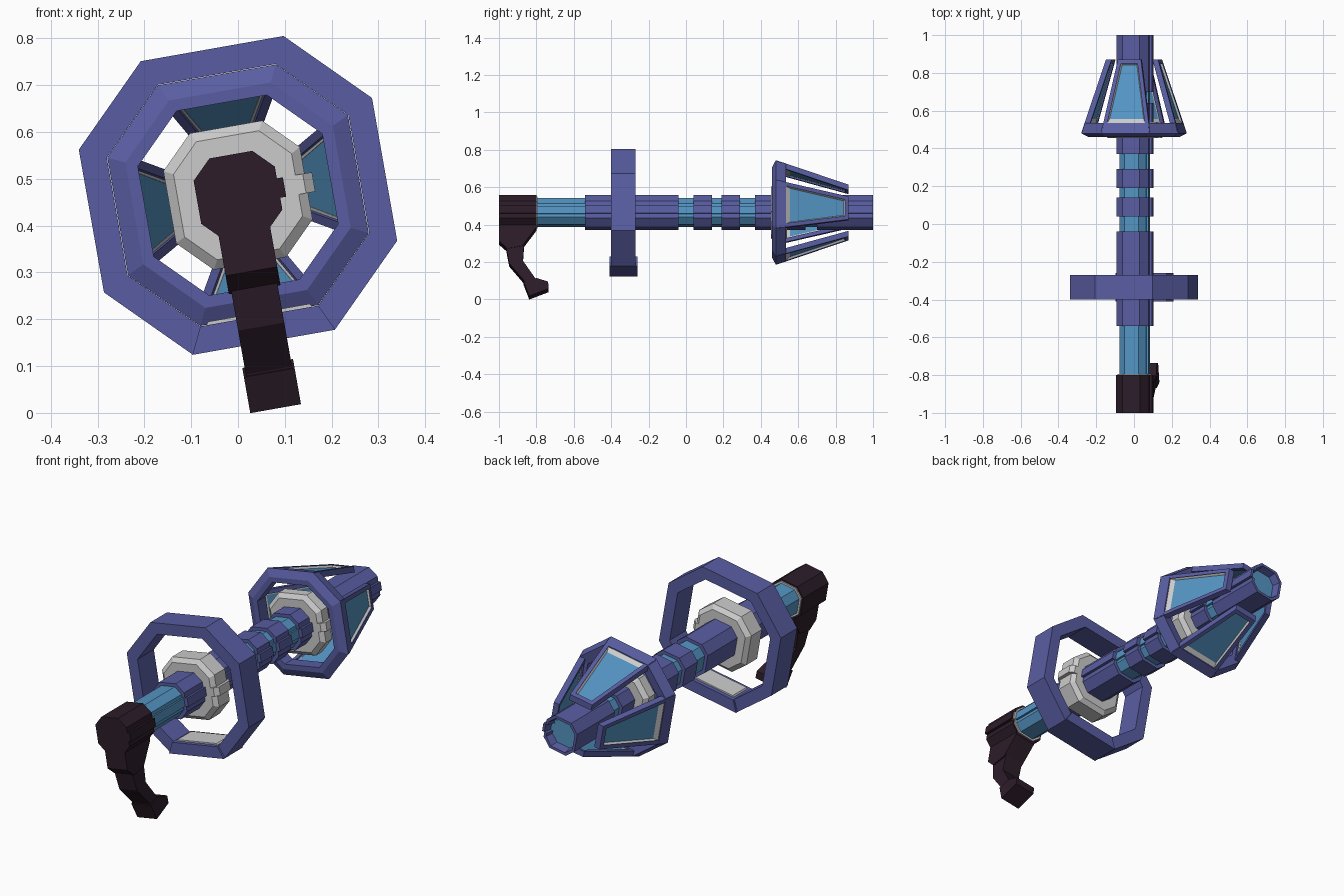
import bpy, bmesh, math
from mathutils import Matrix, Vector

if "Cube" in bpy.data.objects:
    bpy.data.objects.remove(bpy.data.objects["Cube"])

# whole model is rolled ten degrees about its long axis, which runs along y
ROLL = Matrix.Translation((0, 0, 0.465)) @ Matrix.Rotation(math.radians(-10), 4, 'Y')


def material(name, rgb):
    m = bpy.data.materials.new(name)
    m.diffuse_color = (*rgb, 1)
    m.use_nodes = True
    m.node_tree.nodes["Principled BSDF"].inputs["Base Color"].default_value = m.diffuse_color
    return m


PURPLE = material("purple", (0.10, 0.11, 0.36))
CYAN = material("cyan", (0.09, 0.30, 0.55))
DARK = material("dark", (0.025, 0.012, 0.022))


def loft(name, loops, mat=None, wrap=False, turn=0):
    """Join equal-sized point loops; cap the ends or wrap round to the first."""
    bm = bmesh.new()
    mtx = ROLL @ Matrix.Rotation(math.radians(turn), 4, 'Y')
    rows = [[bm.verts.new(mtx @ Vector(p)) for p in lp] for lp in loops]
    n = len(rows[0])
    pairs = list(zip(rows, rows[1:])) + ([(rows[-1], rows[0])] if wrap else [])
    for a, b in pairs:
        for i in range(n):
            j = (i + 1) % n
            bm.faces.new((a[i], a[j], b[j], b[i]))
    if not wrap:
        bm.faces.new(rows[0])
        bm.faces.new(rows[-1])
    bmesh.ops.recalc_face_normals(bm, faces=bm.faces)
    me = bpy.data.meshes.new(name)
    bm.to_mesh(me)
    bm.free()
    ob = bpy.data.objects.new(name, me)
    bpy.context.collection.objects.link(ob)
    if mat:
        me.materials.append(mat)
    return ob


def octagon(y, h, ratio=0.5, rail=0.0):
    s = h * ratio
    pts = [(h, -s), (h, s), (s, h), (-s, h), (-h, s), (-h, -s), (-s, -h), (s, -h)]
    if rail:  # raised strip on the right side
        w = 0.021
        pts[1:1] = [(h, -w), (h + rail, -w), (h + rail, w), (h, w)]
    return [(x, y, z) for x, z in pts]


def tube(name, sections, mat=None, rail=0.013):
    return loft(name, [octagon(y, h, 0.53, rail) for y, h in sections], mat)


def prism(name, profile, half, mat):
    """Extrude a (y, z) side profile across x."""
    return loft(name, [[(x, y, z) for y, z in profile] for x in (-half, half)], mat)


# barrel: alternating sleeves over a thinner core
tube("core", [(-0.81, 0.071), (0.96, 0.071)], CYAN, 0.01)
for i, (a, b) in enumerate([(-0.54, -0.04), (0.04, 0.14), (0.19, 0.29), (0.37, 0.64)]):
    tube(f"sleeve_{i}", [(a, 0.087), (b, 0.087)], PURPLE)
tube("muzzle", [(0.70, 0.087), (1.0, 0.087), (1.0, 0.074), (0.955, 0.066)], PURPLE)
tube("muzzle_lens", [(0.95, 0.062), (0.962, 0.062)], CYAN, 0.004)

# grey collars
for name, a, b in [("ring_collar", -0.395, -0.275), ("cage_collar", 0.455, 0.54)]:
    tube(name, [(a, 0.128), (a + 0.018, 0.148), (b - 0.018, 0.148), (b, 0.128)], None, 0.016)
tube("grip_collar", [(-0.81, 0.08), (-0.793, 0.08)])

# large floating ring with a slightly wider lower block
loft("large_ring", [octagon(y, h, 0.487) for y, h in
     [(-0.4, 0.318), (-0.27, 0.318), (-0.27, 0.262), (-0.4, 0.262)]], PURPLE, True)
for name, yw, z0, z1, w0, w1, mat in [
        ("ring_lower_block", 0.075, -0.319, -0.262, 0.155, 0.128, PURPLE),
        ("ring_lower_pad", 0.055, -0.262, -0.255, 0.115, 0.11, None)]:
    loft(name, [[(sx * w, -0.335 + sy * yw, z) for sx, sy in
                 [(-1, -1), (1, -1), (1, 1), (-1, 1)]] for w, z in [(w0, z0), (w1, z1)]], mat)

# cage: base ring and four sloping framed panels
loft("cage_ring", [octagon(y, h, 0.49) for y, h in
     [(0.46, 0.225), (0.48, 0.261), (0.535, 0.245), (0.525, 0.2), (0.46, 0.2)]], PURPLE, True)


def petal_loop(base_y, base_w, tip_y, tip_w, depth):
    def height(y):
        return 0.258 - (y - 0.49) * 0.31 - depth
    return [(x, y, height(y)) for x, y in
            [(-base_w, base_y), (base_w, base_y), (tip_w, tip_y), (-tip_w, tip_y)]]


OUTER = (0.49, 0.13, 0.87, 0.062)
OPENING = (0.535, 0.101, 0.85, 0.045)
PANE = (0.555, 0.092, 0.843, 0.039)
for i in range(4):
    t = 90 * i
    loft(f"petal_frame_{i}", [petal_loop(*OUTER, 0), petal_loop(*OPENING, 0),
         petal_loop(*OPENING, 0.03), petal_loop(*OUTER, 0.03)], PURPLE, True, t)
    loft(f"petal_lining_{i}", [petal_loop(*OPENING, 0.004), petal_loop(*PANE, 0.014),
         petal_loop(*PANE, 0.022), petal_loop(*OPENING, 0.022)], None, True, t)
    loft(f"petal_pane_{i}", [petal_loop(*PANE, 0.013), petal_loop(*PANE, 0.021)], CYAN, False, t)

# dark rear head and curved grip
tube("rear_head", [(-1.0, 0.088), (-0.8, 0.088)], DARK)
prism("grip_neck", [(-1, -0.05), (-1, -0.165), (-0.955, -0.205), (-0.875, -0.19),
                    (-0.8, -0.09), (-0.8, -0.05)], 0.056, DARK)
prism("grip", [(-0.965, -0.18), (-0.945, -0.285), (-0.865, -0.38), (-0.85, -0.43),
               (-0.77, -0.40), (-0.80, -0.375), (-0.872, -0.27), (-0.865, -0.17)], 0.05, DARK)
prism("grip_foot", [(-0.868, -0.385), (-0.838, -0.463), (-0.735, -0.423),
                    (-0.737, -0.385), (-0.80, -0.365)], 0.055, DARK)
